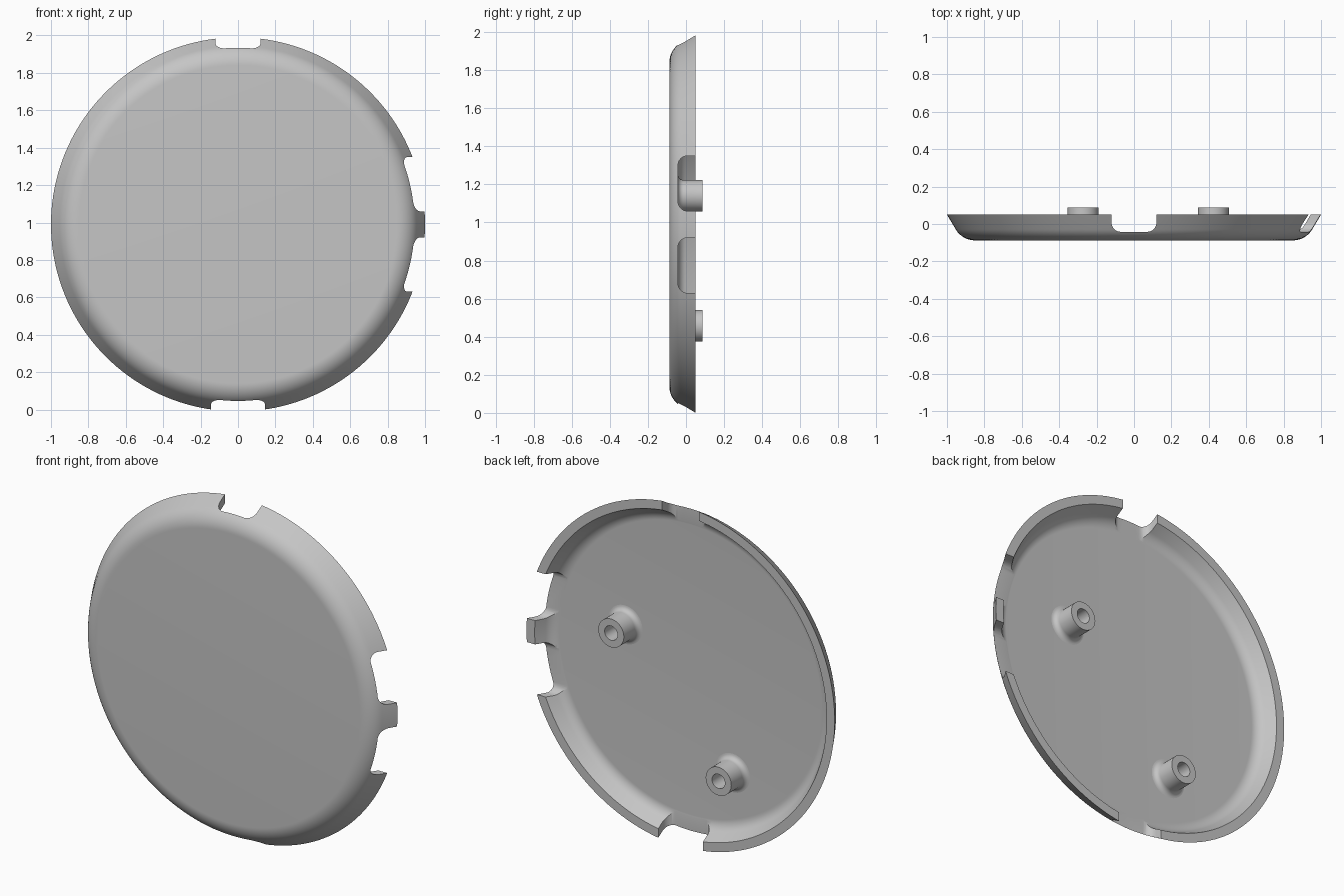
import bpy, bmesh, math
from mathutils import Matrix, Vector

cube = bpy.data.objects.get("Cube")
if cube:
    bpy.data.objects.remove(cube)

CENTRE_Z = 0.99
RIM_Y = 0.05
FLOOR_Y = -0.0425

grey = bpy.data.materials.new("plain grey")
grey.use_nodes = True
grey.diffuse_color = (0.56, 0.56, 0.56, 1)
grey.node_tree.nodes["Principled BSDF"].inputs["Base Color"].default_value = grey.diffuse_color


def finish(name, bm):
    bmesh.ops.recalc_face_normals(bm, faces=bm.faces)
    mesh = bpy.data.meshes.new(name)
    bm.to_mesh(mesh)
    bm.free()
    mesh.materials.append(grey)
    obj = bpy.data.objects.new(name, mesh)
    bpy.context.collection.objects.link(obj)
    return obj


def lathe(name, profile, x, z, steps):
    """Spin (radius, y) points about an axis along y."""
    bm = bmesh.new()
    verts = [bm.verts.new((r, y, 0)) for r, y in profile]
    edges = [bm.edges.new(pair) for pair in zip(verts, verts[1:])]
    bmesh.ops.spin(bm, geom=verts + edges, cent=(0, 0, 0), axis=(0, 1, 0),
                   angle=math.tau, steps=steps, use_merge=False)
    bmesh.ops.remove_doubles(bm, verts=bm.verts, dist=0.0001)
    bmesh.ops.translate(bm, verts=bm.verts, vec=(x, 0, z))
    return finish(name, bm)


def arc(cx, cy, radius, start, end, count):
    angles = [math.radians(start + (end - start) * i / count) for i in range(count + 1)]
    return [(cx + radius * math.cos(a), cy + radius * math.sin(a)) for a in angles]


def shade(obj):
    bpy.ops.object.select_all(action="DESELECT")
    obj.select_set(True)
    bpy.context.view_layer.objects.active = obj
    bpy.ops.object.shade_smooth_by_angle(angle=math.radians(30))


def notch_cutter(name, low, high, turn):
    """Round-cornered slot through the wall, made at +x and turned about y."""
    r = 0.05
    bottom = FLOOR_Y + 0.0005
    outline = [(low, 0.2)] + arc(low + r, bottom + r, r, 180, 270, 8)
    outline += arc(high - r, bottom + r, r, 270, 360, 8) + [(high, 0.2)]
    bm = bmesh.new()
    face = bm.faces.new([bm.verts.new((0.8, y, t)) for t, y in outline])
    extruded = bmesh.ops.extrude_face_region(bm, geom=[face])["geom"]
    moved = [v for v in extruded if isinstance(v, bmesh.types.BMVert)]
    bmesh.ops.translate(bm, verts=moved, vec=(0.4, 0, 0))
    place = Matrix.Translation(Vector((0, 0, CENTRE_Z))) @ Matrix.Rotation(turn, 4, "Y")
    bmesh.ops.transform(bm, matrix=place, verts=bm.verts)
    cutter = finish(name, bm)
    cutter.hide_render = True
    return cutter


# Shallow dish with rounded shoulder and sloping wall
outer = arc(0.85, 0.0325, 0.12, -90, -30, 12)
inner = arc(0.85, 0.0325, 0.075, -30, -90, 10)
dish = lathe("cover_dish", [(0, -0.0875)] + outer + [(1, RIM_Y), (0.947, RIM_Y)]
             + inner + [(0, FLOOR_Y)], 0, CENTRE_Z, 160)

# Slots: top, bottom, and a pair that leaves a clip tab on the left side
cutters = [
    notch_cutter("top_notch_cutter", -0.12, 0.12, -math.pi / 2),
    notch_cutter("bottom_notch_cutter", -0.145, 0.145, math.pi / 2),
    notch_cutter("upper_side_notch_cutter", 0.07, 0.36, 0),
    notch_cutter("lower_side_notch_cutter", -0.36, -0.07, 0),
]
bpy.context.view_layer.objects.active = dish
for cutter in cutters:
    cut = dish.modifiers.new("notch", "BOOLEAN")
    cut.operation = "DIFFERENCE"
    cut.solver = "EXACT"
    cut.object = cutter
    bpy.ops.object.modifier_apply(modifier=cut.name)
    bpy.data.objects.remove(cutter)
shade(dish)

# Hollow mounting posts with a filleted foot
foot = arc(0.113, FLOOR_Y + 0.03, 0.03, 270, 180, 6)
post = [(0, FLOOR_Y - 0.01), (0.113, FLOOR_Y - 0.01)] + foot
post += [(0.083, 0.0875), (0.042, 0.0875), (0.042, -0.035), (0, -0.035)]
for name, x, z in (("left_post", 0.425, 1.14), ("right_post", -0.272, 0.457)):
    shade(lathe(name, post, x, z, 40))
